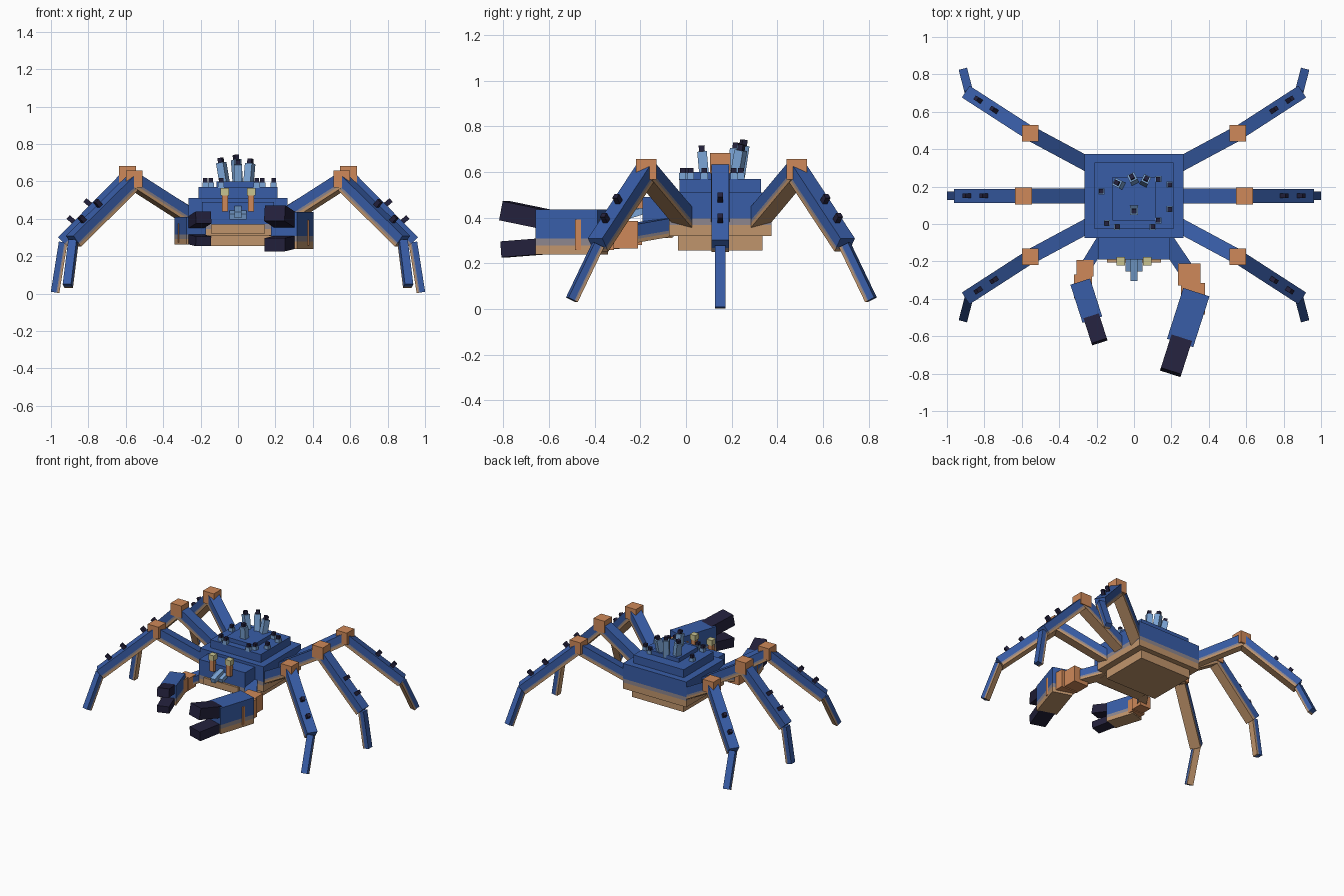
import bpy, bmesh
from mathutils import Matrix, Vector

cube = bpy.data.objects.get("Cube")
if cube:
    bpy.data.objects.remove(cube)


def material(name, rgb):
    m = bpy.data.materials.new(name)
    m.use_nodes = True
    m.diffuse_color = (*rgb, 1)
    m.node_tree.nodes["Principled BSDF"].inputs["Base Color"].default_value = (*rgb, 1)
    return m


BLUE = material("shell blue", (0.04, 0.11, 0.39))
ORANGE = material("joint orange", (0.62, 0.25, 0.10))
TAN = material("belly tan", (0.53, 0.30, 0.15))
GREY = material("blend grey", (0.27, 0.24, 0.27))
SKY = material("tube light blue", (0.20, 0.38, 0.68))
DARK = material("tip dark", (0.017, 0.015, 0.045))
EYE = material("eye yellow", (0.58, 0.55, 0.28))

# Shell colouring: (height fraction where the band starts, material)
SHELL = [(0, TAN), (0.2, GREY), (0.35, BLUE)]


def block(name, size, matrix, bands):
    """Box whose sides are split into horizontal colour bands."""
    if not isinstance(bands, list):
        bands = [(0, bands)]
    bm = bmesh.new()
    bmesh.ops.create_cube(bm, size=1)
    for start, _ in bands[1:]:
        bmesh.ops.bisect_plane(bm, geom=bm.verts[:] + bm.edges[:] + bm.faces[:],
                               plane_co=(0, 0, start - 0.5), plane_no=(0, 0, 1))
    for f in bm.faces:
        h = f.calc_center_median().z + 0.5
        f.material_index = max(i for i, b in enumerate(bands) if h >= b[0] - 1e-4)
    bmesh.ops.scale(bm, vec=size, verts=bm.verts)
    mesh = bpy.data.meshes.new(name)
    bm.to_mesh(mesh)
    bm.free()
    for _, m in bands:
        mesh.materials.append(m)
    ob = bpy.data.objects.new(name, mesh)
    ob.matrix_world = matrix
    bpy.context.collection.objects.link(ob)


def box(name, center, size, bands):
    block(name, size, Matrix.Translation(center), bands)


def frame(a, b):
    """Axes for a bar: x across, y along, z facing up."""
    y = (b - a).normalized()
    up = Vector((0, 0, 1)) if abs(y.z) < 0.999 else Vector((0, 1, 0))
    x = y.cross(up).normalized()
    return x, y, x.cross(y)


def bar(name, a, b, width, height, bands):
    a, b = Vector(a), Vector(b)
    rot = Matrix(frame(a, b)).transposed().to_4x4()
    block(name, (width, (b - a).length, height), Matrix.Translation((a + b) / 2) @ rot, bands)


# Body tiers and belly plates
MID = 0.15
box("belly_plate", (0, MID, 0.29), (0.43, 0.37, 0.07), TAN)
box("body", (0, MID, 0.415), (0.53, 0.45, 0.19), [(0, TAN), (0.25, GREY), (0.4, BLUE)])
box("upper_shell", (0, MID, 0.54), (0.42, 0.355, 0.06), BLUE)
box("top_shell", (0, 0.135, 0.585), (0.23, 0.23, 0.03), BLUE)

# Head, jaw and snout
box("head", (0, -0.125, 0.4), (0.385, 0.13, 0.18), SHELL)
box("jaw", (0, -0.18, 0.345), (0.29, 0.05, 0.05), TAN)
bar("snout_base", (0, -0.17, 0.435), (0, -0.25, 0.41), 0.09, 0.03, SKY)
bar("snout_tip", (0, -0.17, 0.455), (0, -0.3, 0.42), 0.036, 0.035, SKY)
for side, tag in ((1, "left"), (-1, "right")):
    box(tag + "_eye_stalk", (side * 0.07, -0.2, 0.485), (0.033, 0.033, 0.09), ORANGE)
    box(tag + "_eye", (side * 0.07, -0.2, 0.545), (0.045, 0.045, 0.04), EYE)


# Legs
def leg(name, hip, knee, ankle, foot, knee_z):
    bar(name + "_thigh", hip, knee, 0.08, 0.08, SHELL)
    box(name + "_knee", (knee[0], knee[1], knee_z), (0.09, 0.09, 0.09), ORANGE)
    bar(name + "_shin", knee, ankle, 0.075, 0.075, SHELL)
    bar(name + "_foot", ankle, foot, 0.046, 0.046, SHELL)
    a, b = Vector(knee), Vector(ankle)
    _, along, up = frame(a, b)
    for i, t in enumerate((0.5, 0.76)):
        root = a.lerp(b, t) + up * 0.03
        bar(f"{name}_spike_{i}", root, root + up * 0.045 + along * 0.004, 0.024, 0.026, DARK)


for s, tag in ((1, "left"), (-1, "right")):
    leg(tag + "_middle_leg", (s * 0.22, MID, 0.4), (s * 0.59, MID, 0.625),
        (s * 0.935, MID, 0.275), (s * 0.978, MID, 0.006), 0.638)
    for d, place in ((-1, "front"), (1, "back")):
        y = lambda off: 0.155 + d * off
        leg(f"{tag}_{place}_leg", (s * 0.22, y(0.15), 0.385), (s * 0.555, y(0.33), 0.6),
            (s * 0.88, y(0.54), 0.28), (s * 0.91, y(0.655), 0.04), 0.612)


# Claw arms, the left one larger
def claw(tag, side, k, elbow, wrist, center):
    z = 0.337
    e = Vector((*elbow, 0.325))
    bar(tag + "_arm", (side * 0.16, -0.07, 0.36), e, 0.085 * k, 0.08 * k, SHELL)
    box(tag + "_elbow", e, (0.12 * k,) * 3, ORANGE)
    box(tag + "_wrist", (*wrist, 0.325), (0.13 * k, 0.17 * k, 0.135 * k), ORANGE)
    d = Vector((-side * 0.305, -0.952, 0))
    c = Vector((*center, z))
    bar(tag + "_claw", c - d * 0.1425 * k, c + d * 0.1425 * k, 0.147 * k, 0.196 * k, SHELL)
    for part, z0, z1, h in (("upper", 0.056, 0.093, 0.085), ("lower", -0.062, -0.076, 0.07)):
        root = c + d * 0.12 * k + Vector((0, 0, z0 * k))
        tip = c + d * 0.308 * k + Vector((0, 0, z1 * k))
        bar(f"{tag}_{part}_pincer", root, tip, 0.115 * k, h * k, DARK)


claw("left", 1, 1.0, (0.295, -0.27), (0.315, -0.4), (0.29, -0.5))
claw("right", -1, 0.75, (-0.262, -0.237), (-0.272, -0.335), (-0.255, -0.41))

# Tall tubes on the back: base and tip
tubes = [((0, 0.08, 0.58), (0, 0.07, 0.69)), ((0, 0.23, 0.58), (-0.01, 0.25, 0.715)),
         ((-0.07, 0.21, 0.58), (-0.09, 0.22, 0.7)), ((0.055, 0.22, 0.58), (0.065, 0.24, 0.695))]
for i, (a, b) in enumerate(tubes):
    a, b = Vector(a), Vector(b)
    up = (b - a).normalized()
    bar(f"tube_{i}", a, b, 0.042, 0.042, SKY)
    bar(f"tube_tip_{i}", b, b + up * 0.026, 0.025, 0.025, DARK)

# Short studs around the shell
studs = [(-0.175, 0.175), (-0.145, 0.005), (-0.09, -0.015), (0.1, -0.015),
         (0.13, 0.02), (0.19, 0.08), (0.19, 0.21), (0.13, 0.24)]
for i, (x, y) in enumerate(studs):
    box(f"stud_{i}", (x, y, 0.58), (0.032, 0.032, 0.03), SKY)
    box(f"stud_tip_{i}", (x, y, 0.605), (0.024, 0.024, 0.024), DARK)
